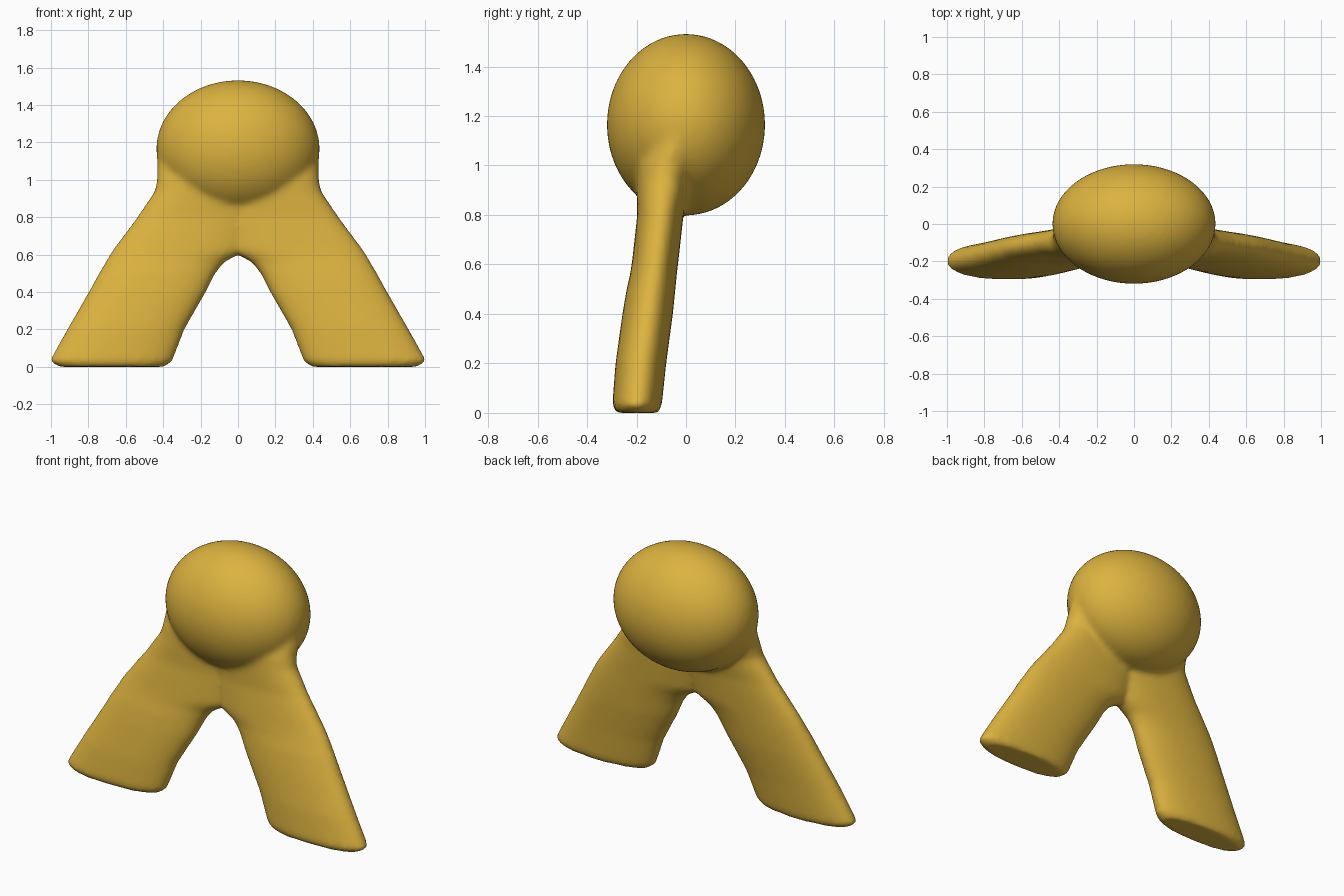
import bpy, bmesh
from math import cos, sin, pi, copysign

cube = bpy.data.objects.get("Cube")
if cube:
    bpy.data.objects.remove(cube, do_unlink=True)

gold = bpy.data.materials.new("golden_yellow")
gold.use_nodes = True
COLOR = (0.72, 0.45, 0.05, 1)
gold.diffuse_color = COLOR
gold.node_tree.nodes["Principled BSDF"].inputs["Base Color"].default_value = COLOR

bm = bmesh.new()

# Egg-shaped head
head = bmesh.ops.create_uvsphere(bm, u_segments=64, v_segments=40, radius=1)
for v in head["verts"]:
    v.co = (v.co.x * 0.437, v.co.y * 0.32, 1.165 + v.co.z * 0.367)

# Flat splayed leg sections: height, inner x, outer x, front y, back y
SECTIONS = [
    (0.0, 0.39, 0.96, -0.285, -0.11),
    (0.03, 0.35, 1.01, -0.298, -0.098),
    (0.2, 0.285, 0.915, -0.285, -0.08),
    (0.4, 0.17, 0.80, -0.257, -0.053),
    (0.5, 0.12, 0.745, -0.24, -0.043),
    (0.56, 0.07, 0.71, -0.226, -0.037),
    (0.62, -0.04, 0.675, -0.217, -0.03),
    (0.8, -0.10, 0.54, -0.197, -0.01),
    (0.94, -0.10, 0.445, -0.2, 0.02),
    (1.0, -0.10, 0.433, -0.2, 0.05),
    (1.16, 0.0, 0.432, -0.13, 0.11),
]
SIDES = 40


def rounded(t):
    # Slightly squared oval profile
    return copysign(abs(t) ** 0.9, t)


def add_leg(side):
    rings = []
    for z, x0, x1, y0, y1 in SECTIONS:
        ring = []
        for i in range(SIDES):
            a = 2 * pi * i / SIDES
            x = (x0 + x1) / 2 + (x1 - x0) / 2 * rounded(cos(a))
            y = (y0 + y1) / 2 + (y1 - y0) / 2 * rounded(sin(a))
            ring.append(bm.verts.new((side * x, y, z)))
        rings.append(ring)
    for low, high in zip(rings, rings[1:]):
        for i in range(SIDES):
            j = (i + 1) % SIDES
            bm.faces.new((low[i], low[j], high[j], high[i]))
    bm.faces.new(rings[0])
    bm.faces.new(rings[-1])


for side in (-1, 1):
    add_leg(side)

bmesh.ops.recalc_face_normals(bm, faces=bm.faces)
mesh = bpy.data.meshes.new("head_and_legs")
bm.to_mesh(mesh)
bm.free()
mesh.materials.append(gold)
body = bpy.data.objects.new("head_and_legs", mesh)
bpy.context.collection.objects.link(body)

# Fuse the parts into one skin with soft joints
remesh = body.modifiers.new("fuse", 'REMESH')
remesh.mode = 'VOXEL'
remesh.voxel_size = 0.016
remesh.use_smooth_shade = True
smooth = body.modifiers.new("soften", 'SMOOTH')
smooth.factor = 0.5
smooth.iterations = 10

bpy.context.view_layer.objects.active = body
body.select_set(True)
for name in ("fuse", "soften"):
    bpy.ops.object.modifier_apply(modifier=name)
if not body.data.materials:
    body.data.materials.append(gold)
bpy.ops.object.shade_smooth()
